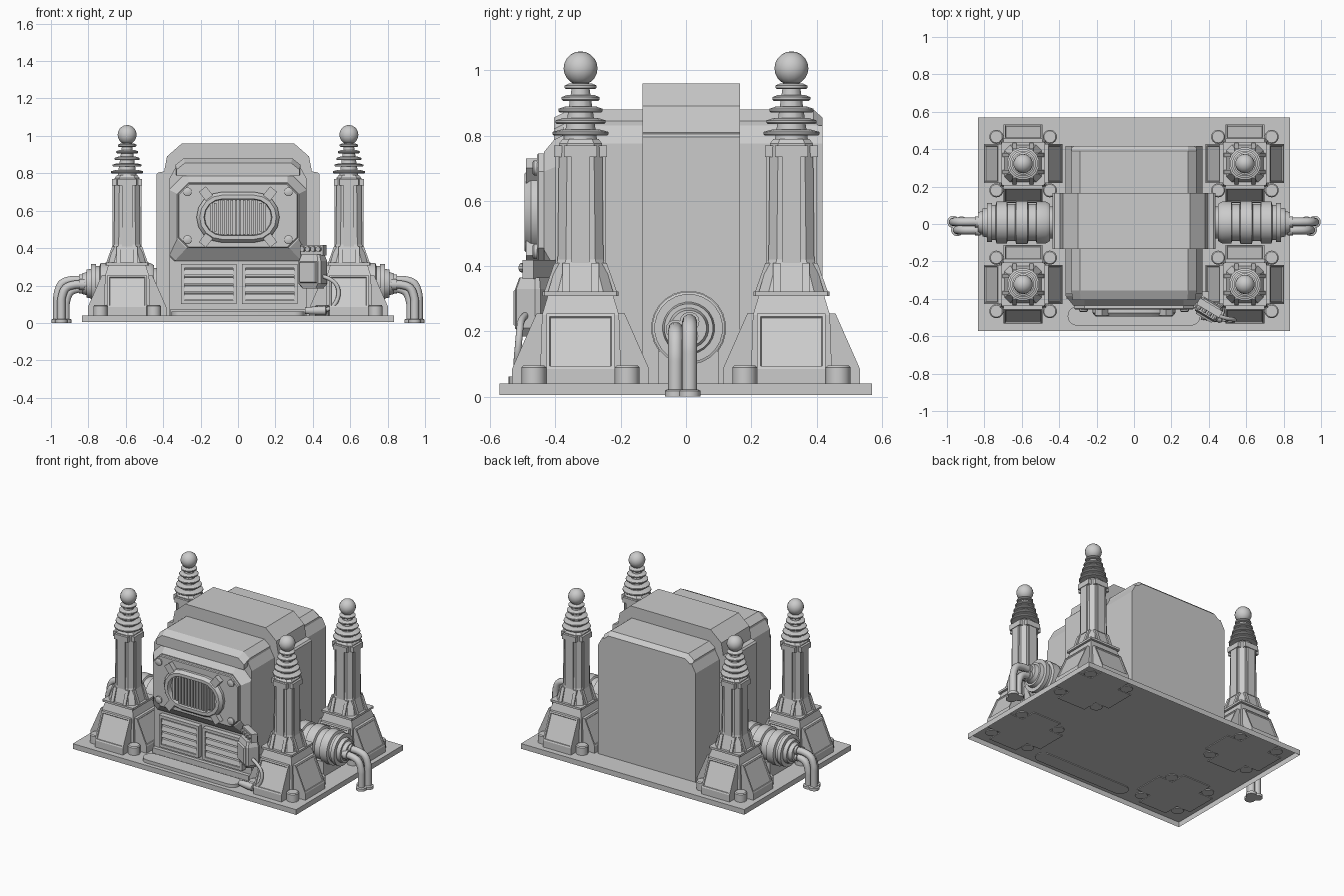
import bpy, bmesh
from math import sin, cos, pi, radians
from mathutils import Vector, Matrix

if "Cube" in bpy.data.objects:
    bpy.data.objects.remove(bpy.data.objects["Cube"])


def make(name, bm, smooth=False):
    bmesh.ops.recalc_face_normals(bm, faces=bm.faces)
    me = bpy.data.meshes.new(name)
    bm.to_mesh(me)
    bm.free()
    ob = bpy.data.objects.new(name, me)
    bpy.context.collection.objects.link(ob)
    if smooth:
        bpy.ops.object.select_all(action='DESELECT')
        ob.select_set(True)
        bpy.context.view_layer.objects.active = ob
        bpy.ops.object.shade_smooth_by_angle(angle=radians(35))
    return ob


def loft_bm(rings):
    bm = bmesh.new()
    vs = [[bm.verts.new(p) for p in r] for r in rings]
    n = len(vs[0])
    for a, b in zip(vs, vs[1:]):
        for i in range(n):
            j = (i + 1) % n
            bm.faces.new((a[i], a[j], b[j], b[i]))
    bm.faces.new(vs[0])
    bm.faces.new(vs[-1])
    return bm


def loft(name, rings, smooth=False):
    return make(name, loft_bm(rings), smooth)


def rect(cx, cy, z, hx, hy, ch=0):
    """Horizontal rectangle, optionally with cut corners."""
    if not ch:
        p = [(hx, -hy), (hx, hy), (-hx, hy), (-hx, -hy)]
    else:
        p = [(hx, -hy + ch), (hx, hy - ch), (hx - ch, hy), (-hx + ch, hy),
             (-hx, hy - ch), (-hx, -hy + ch), (-hx + ch, -hy), (hx - ch, -hy)]
    return [(cx + x, cy + y, z) for x, y in p]


def box(name, x0, x1, y0, y1, z0, z1):
    c = ((x0 + x1) / 2, (y0 + y1) / 2)
    return loft(name, [rect(*c, z, (x1 - x0) / 2, (y1 - y0) / 2) for z in (z0, z1)])


def lathe(name, origin, axis, prof, n=20, smooth=True):
    """Revolve (distance, radius) pairs about an axis."""
    q = Vector((0, 0, 1)).rotation_difference(Vector(axis))
    o = Vector(origin)
    rings = [[o + q @ Vector((r * cos(2 * pi * (i + .5) / n), r * sin(2 * pi * (i + .5) / n), d))
              for i in range(n)] for d, r in prof]
    return loft(name, rings, smooth)


def panel(y, hx, z0, z1, ct, cb):
    """Upright rectangle with cut corners at depth y."""
    return [(x, y, z) for x, z in [(hx, z0 + cb), (hx, z1 - ct), (hx - ct, z1), (-hx + ct, z1),
                                   (-hx, z1 - ct), (-hx, z0 + cb), (-hx + cb, z0), (hx - cb, z0)]]


def stadium(y, a, b, zc=.565, n=8):
    pts = []
    for s, start in ((1, -pi / 2), (-1, pi / 2)):
        for i in range(n + 1):
            t = start + pi * i / n
            pts.append((s * (a - b) + b * cos(t), y, zc + b * sin(t)))
    return pts


def tube(name, pts, r):
    cu = bpy.data.curves.new(name, 'CURVE')
    cu.dimensions = '3D'
    cu.bevel_depth, cu.bevel_resolution, cu.resolution_u = r, 3, 5
    cu.use_fill_caps = True
    sp = cu.splines.new('NURBS')
    sp.points.add(len(pts) - 1)
    for p, c in zip(sp.points, pts):
        p.co = (*c, 1)
    sp.order_u, sp.use_endpoint_u = 3, True
    ob = bpy.data.objects.new(name, cu)
    bpy.context.collection.objects.link(ob)
    return ob


def sym_prism(name, half, sections):
    """Half outline (x, z) mirrored in x, placed at (y, x scale, z drop) sections."""
    pts = half + [(-x, z) for x, z in reversed(half)]
    return loft(name, [[(x * k, y, z - (dz if z > .5 else 0)) for x, z in pts] for y, k, dz in sections])


# Base plate: a shallow tray, open underneath
bm = loft_bm([rect(0, -.001, z, .835, .571) for z in (.005, .04)])
bmesh.ops.recalc_face_normals(bm, faces=bm.faces)
bmesh.ops.delete(bm, geom=[f for f in bm.faces if f.normal.z < -.5], context='FACES_ONLY')
make('base_plate', bm)

# Main housing, roof and central band
sym_prism('housing', [(.365, .04), (.365, .775), (.335, .83)], [(-.375, 1, 0), (.418, 1, 0)])
sym_prism('roof', [(.335, .81), (.335, .845), (.29, .88)],
          [(-.405, .98, .025), (-.355, 1, 0), (.39, 1, 0), (.418, .99, .025)])
sym_prism('central_band', [(.435, .04), (.435, .795), (.425, .805), (.395, .81), (.38, .89), (.3, .96)],
          [(-.134, 1, 0), (.166, 1, 0)])

# Front bulge with face plate
loft('front_bulge', [panel(-.37, .365, .33, .82, .1, .02), panel(-.385, .365, .335, .81, .1, .03),
                     panel(-.435, .325, .4, .75, .06, .05)])
loft('face_plate', [panel(-.43, .32, .4, .745, .055, .055), panel(-.452, .32, .4, .745, .055, .055),
                    panel(-.457, .315, .405, .74, .053, .053)])
loft('grille_frame', [stadium(-.45, .222, .135), stadium(-.475, .222, .135), stadium(-.495, .205, .118),
                      stadium(-.495, .182, .098), stadium(-.462, .178, .094)], True)
for i in range(14):
    x = -.143 + i * .022
    h = .092 if abs(x) < .1 else .075
    box('grille_slat', x - .006, x + .006, -.485, -.455, .565 - h, .565 + h)
for sx in (-1, 1):
    for sz in (-1, 1):
        lathe('face_bolt', (sx * .27, -.45, .573 + sz * .128), (0, -1, 0), [(0, .024), (.016, .024), (.02, .018)], 12)
        b = box('grille_clamp', -.024, .024, -.49, -.45, -.03, .03)
        b.location = (sx * .172, 0, .567 + sz * .125)
        b.rotation_euler.y = sx * sz * radians(38)

# Lower louvred vents
for cx in (-.157, .17):
    for n, a in (('top', (-.148, .148, .295, .315)), ('bottom', (-.148, .148, .1, .12)),
                 ('left', (-.148, -.13, .1, .315)), ('right', (.13, .148, .1, .315))):
        box('vent_frame_' + n, cx + a[0], cx + a[1], -.41, -.37, a[2], a[3])
    for i in range(4):
        z = .124 + i * .044
        loft('vent_louvre', [[(x, y, zz) for y, zz in ((-.37, z + .036), (-.37, z), (-.408, z), (-.4, z + .03))]
                             for x in (cx - .132, cx + .132)])
box('sill', -.36, .36, -.4, -.36, .04, .075)

# Rounded tray on the base in front of the housing
loft('cable_tray', [[(x, -.492 + (v - .5), z) for x, _, v in stadium(0, .355, .052, .5)] for z in (.035, .062)], True)


# Four insulator towers on cross-shaped feet
def tower(cx, cy):
    for along_x in (True, False):
        def r(z, d, w):
            return rect(cx, cy, z, d, w) if along_x else rect(cx, cy, z, w, d)
        bm = loft_bm([r(.035, .21, .105), r(.085, .21, .105), r(.255, .135, .105)])
        bmesh.ops.recalc_face_normals(bm, faces=bm.faces)
        slopes = [f for f in bm.faces if .1 < f.normal.z < .9]
        bmesh.ops.inset_individual(bm, faces=slopes, thickness=.014, depth=0)
        bmesh.ops.inset_individual(bm, faces=slopes, thickness=.004, depth=-.006)
        make('tower_foot', bm)
    loft('tower_core', [rect(cx, cy, .04, .125, .125), rect(cx, cy, .25, .118, .118), rect(cx, cy, .31, .1, .1)])
    loft('tower_flange', [rect(cx, cy, z, .116, .116, .006) for z in (.308, .322)])
    loft('tower_shaft', [rect(cx, cy, .32, .1, .1, .03), rect(cx, cy, .42, .07, .07, .025),
                         rect(cx, cy, .775, .066, .066, .025), rect(cx, cy, .79, .055, .055, .02)])
    for k in range(4):
        m = Matrix.Translation((cx, cy, 0)) @ Matrix.Rotation(k * pi / 2, 4, 'Z')
        # flared buttresses, face strips and top cleats
        for y in (-.045, .045):
            ob = loft('tower_buttress', [[(.05, y + s, .32), (.112, y + s, .32), (.08, y + s, .41), (.05, y + s, .41)]
                                         for s in (-.011, .011)])
            ob.matrix_world = m
        box('tower_strip', .05, .077, -.028, .028, .41, .765).matrix_world = m
        box('tower_cleat', .05, .081, -.05, .05, .735, .77).matrix_world = m
    for sx in (-1, 1):
        for sy in (-1, 1):
            lathe('foot_bolt', (cx + sx * .143, cy + sy * .143, .035), (0, 0, 1),
                  [(0, .038), (.055, .038), (.061, .032)], 14)
    lathe('insulator_stem', (cx, cy, .77), (0, 0, 1), [(0, .055), (.19, .026), (.21, .026)], 12)
    for i in range(5):
        rad = .088 - i * .0095
        lathe('insulator_disc', (cx, cy, .8 + i * .0355), (0, 0, 1),
              [(0, rad - .004), (.004, rad), (.011, rad), (.018, rad * .7)], 16)
    bm = bmesh.new()
    bmesh.ops.create_uvsphere(bm, u_segments=14, v_segments=10, radius=.052,
                              matrix=Matrix.Translation((cx, cy, 1.006)))
    make('insulator_ball', bm, True)


for sx in (-1, 1):
    for sy in (-1, 1):
        tower(sx * .593, sy * .323)

# Side drums with bundled hoses bending down to the floor
for s in (-1, 1):
    lathe('side_drum', (0, .008, .21), (s, 0, 0),
          [(.42, .085), (.45, .085), (.45, .1), (.47, .112), (.52, .112), (.525, .1), (.565, .1), (.57, .115),
           (.63, .115), (.635, .1), (.675, .1), (.68, .112), (.735, .112), (.74, .095), (.76, .095),
           (.76, .105), (.785, .105), (.785, .08), (.81, .075), (.81, .062), (.835, .055)], 24)
    box('drum_cradle', *sorted((s * .5, s * .7)), -.085, .1, .04, .14)
    for y, z, x in ((.011, .23, .966), (-.032, .206, .945), (.008, .186, .922)):
        tube('hose', [(s * .8, y, z), (s * (x - .11), y, z), (s * (x - .075), y, z), (s * (x - .02), y, z - .015),
                      (s * x, y, z - .075), (s * x, y, z - .11), (s * x, y, .01)], .023)
        lathe('hose_collar', (s * .82, y, z), (s, 0, 0), [(0, .03), (.03, .03)], 14)
        lathe('hose_foot', (s * x, y, 0), (0, 0, 1), [(0, .033), (.018, .033), (.022, .026)], 14)

# Control box at the front right corner, with plug block and cable
ctrl = loft('control_box', [rect(0, 0, .185, .05, .035, .01), rect(0, 0, .21, .07, .045, .012),
                            rect(0, 0, .33, .07, .045, .012), rect(0, 0, .365, .058, .036, .01)])
lid = loft('control_lid', [[(sx * a, y, .272 + sz * b) for sx, sz in ((1, -1), (1, 1), (-1, 1), (-1, -1))]
                           for y, a, b in ((-.04, .055, .06), (-.056, .048, .052))])
parts = [ctrl, lid, box('plug_block', -.07, .07, -.012, .028, .36, .418)]
for i in range(4):
    parts.append(lathe('plug', (-.05 + i * .033, -.01, .395), (0, -1, 0), [(0, .014), (.02, .014)], 10))
for ob in parts:
    ob.location = (.4, -.455, 0)
    ob.rotation_euler.z = radians(-31)
box('control_bracket', .33, .4, -.44, -.36, .22, .34)
tube('control_cable', [(.45, -.49, .25), (.49, -.505, .24), (.535, -.51, .2), (.54, -.515, .14), (.51, -.52, .085),
                       (.46, -.505, .065), (.4, -.495, .065)], .011)
lathe('cable_plug', (.36, -.492, .066), (.95, -.1, 0), [(0, .018), (.07, .024), (.11, .024), (.115, .016)], 12)
